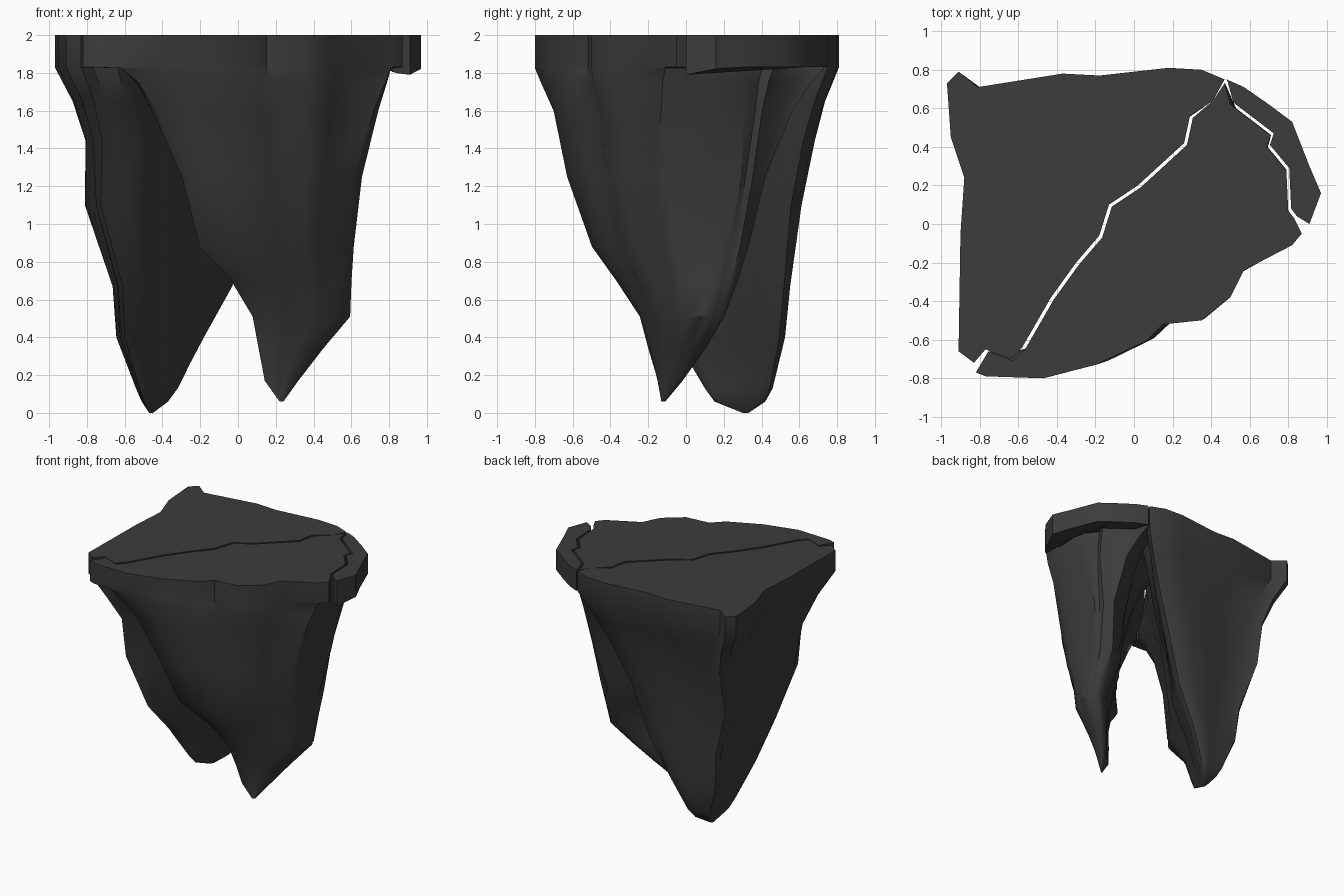
import bpy
import bmesh
import random
from math import radians
from mathutils import Vector

random.seed(4)
cube = bpy.data.objects.get("Cube")
if cube:
    bpy.data.objects.remove(cube)

# One dark stone colour for everything
stone = bpy.data.materials.new("dark_stone")
stone.use_nodes = True
colour = (0.045, 0.045, 0.045, 1)
stone.diffuse_color = colour
shader = stone.node_tree.nodes["Principled BSDF"]
shader.inputs["Base Color"].default_value = colour
shader.inputs["Roughness"].default_value = 0.9

SLAB_TOP = 2.0
SLAB_BASE = 1.83


def points(pairs):
    return [Vector(pair) for pair in pairs]


def shifted(outline, dx, dy):
    return [point + Vector((dx, dy)) for point in outline]


def softened(outline, amount):
    """Pull every outline point towards the middle of its neighbours."""
    count = len(outline)
    return [point.lerp((outline[i - 1] + outline[(i + 1) % count]) / 2, amount)
            for i, point in enumerate(outline)]


def straightened(line, amount):
    """Pull the points of an open line towards the chord between its ends."""
    last = len(line) - 1
    return [point.lerp(line[0].lerp(line[-1], i / last), amount)
            for i, point in enumerate(line)]


def fitted(outline, x_low, x_high, y_low, y_high):
    """Stretch an outline so that it fills the given rectangle."""
    xs = [point.x for point in outline]
    ys = [point.y for point in outline]
    x_scale = (x_high - x_low) / (max(xs) - min(xs))
    y_scale = (y_high - y_low) / (max(ys) - min(ys))
    return [Vector((x_low + (point.x - min(xs)) * x_scale,
                    y_low + (point.y - min(ys)) * y_scale)) for point in outline]


def loft(name, rings):
    """Skin a closed solid through rings of 3D points, from top to bottom."""
    bm = bmesh.new()
    loops = [[bm.verts.new(point) for point in ring] for ring in rings]
    count = len(loops[0])
    bm.faces.new(loops[0])
    bm.faces.new(list(reversed(loops[-1])))
    for upper, lower in zip(loops, loops[1:]):
        for i in range(count):
            j = (i + 1) % count
            bm.faces.new((upper[j], upper[i], lower[i], lower[j]))
    bmesh.ops.recalc_face_normals(bm, faces=bm.faces)
    mesh = bpy.data.meshes.new(name)
    bm.to_mesh(mesh)
    bm.free()
    mesh.materials.append(stone)
    part = bpy.data.objects.new(name, mesh)
    bpy.context.collection.objects.link(part)
    bpy.ops.object.select_all(action="DESELECT")
    part.select_set(True)
    bpy.context.view_layer.objects.active = part
    bpy.ops.object.shade_smooth_by_angle(angle=radians(38))
    return part


def rock(name, outline, neck, root, levels):
    """Upright slab, then a neck that turns into a root narrowing by levels."""
    rings = [[point.to_3d() + Vector((0, 0, z)) for point in outline]
             for z in (SLAB_TOP, SLAB_BASE)]
    root = softened(root, 0.25)
    for z, *extent in levels:
        depth = min(1, (SLAB_BASE - z) / 0.45)
        blend = [top.lerp(low, depth) for top, low in zip(neck, root)]
        if z < 0.6:
            blend = softened(blend, 0.6)
        rough = 0.015 * depth * min(1, z)
        rings.append([Vector((point.x + random.uniform(-rough, rough),
                              point.y + random.uniform(-rough, rough), z))
                      for point in fitted(blend, *extent)])
    return loft(name, rings)


# Crack lines that split the slab
long_crack = points([
    (-.83, -.72), (-.77, -.65), (-.64, -.7), (-.58, -.64), (-.43, -.38),
    (-.3, -.2), (-.18, -.06), (-.13, .1), (.02, .2), (.26, .42),
    (.29, .56), (.41, .64)])
side_crack = points([
    (.83, .03), (.8, .07), (.79, .28), (.69, .4), (.71, .46),
    (.5, .62), (.47, .73)])

# Back rock
back_edge = points([
    (.47, .75), (.35, .8), (.18, .81), (-.18, .77), (-.37, .78), (-.81, .71),
    (-.91, .79), (-.97, .73), (-.95, .45), (-.88, .24), (-.9, -.05),
    (-.91, -.66)])
back_outline = long_crack + back_edge
rock("back_rock", back_outline, back_outline,
     straightened(long_crack, 0.7) + back_edge, [
         (1.65, -.88, .37, -.62, .74),
         (1.44, -.81, .28, -.5, .67),
         (1.1, -.8, .12, -.42, .6),
         (.67, -.67, -.04, -.3, .55),
         (.4, -.64, -.18, -.06, .52),
         (.13, -.54, -.32, .1, .46),
         (.06, -.51, -.37, .15, .42),
         (0, -.47, -.45, .3, .33)])

# Front rock: the neck stops short of the slab's thin tips, and the root
# keeps a full corner under the side slab
front_edge = points([
    (-.82, -.77), (-.77, -.79), (-.47, -.8), (-.2, -.73), (.06, -.61),
    (.15, -.52), (.35, -.5), (.5, -.38), (.57, -.24), (.82, -.11),
    (.87, -.05)])
crack_side = long_crack[-1:] + shifted(reversed(long_crack[1:-1]), .015, -.01)
corner = Vector((.87, .73))
front_outline = front_edge + side_crack + crack_side
front_neck = [Vector((min(max(point.x, -.62), .81), point.y))
              for point in front_outline]
front_root = (front_edge + [point.lerp(corner, 0.55) for point in side_crack]
              + straightened(crack_side, 0.7))
rock("front_rock", front_outline, front_neck, front_root, [
    (1.825, -.62, .81, -.8, .73),
    (1.75, -.54, .79, -.77, .66),
    (1.6, -.46, .75, -.7, .56),
    (1.25, -.3, .66, -.62, .42),
    (.88, -.2, .61, -.49, .33),
    (.7, -.04, .6, -.36, .28),
    (.51, .07, .59, -.25, .2),
    (.34, .11, .45, -.2, .1),
    (.17, .14, .32, -.15, -.02),
    (.06, .22, .24, -.13, -.11)])

# Thin slab broken off the side, sagging at its loose end
side_edge = points([
    (.91, 0), (.97, .16), (.91, .3), (.82, .53), (.7, .62), (.57, .71),
    (.48, .75)])
side_outline = side_edge + shifted(reversed(side_crack), .015, .01)
loft("side_slab", [
    [Vector((p.x, p.y, SLAB_TOP)) for p in side_outline],
    [Vector((p.x, p.y, SLAB_BASE - .04 * max(0, 1 - p.y / .2))) for p in side_outline]])
